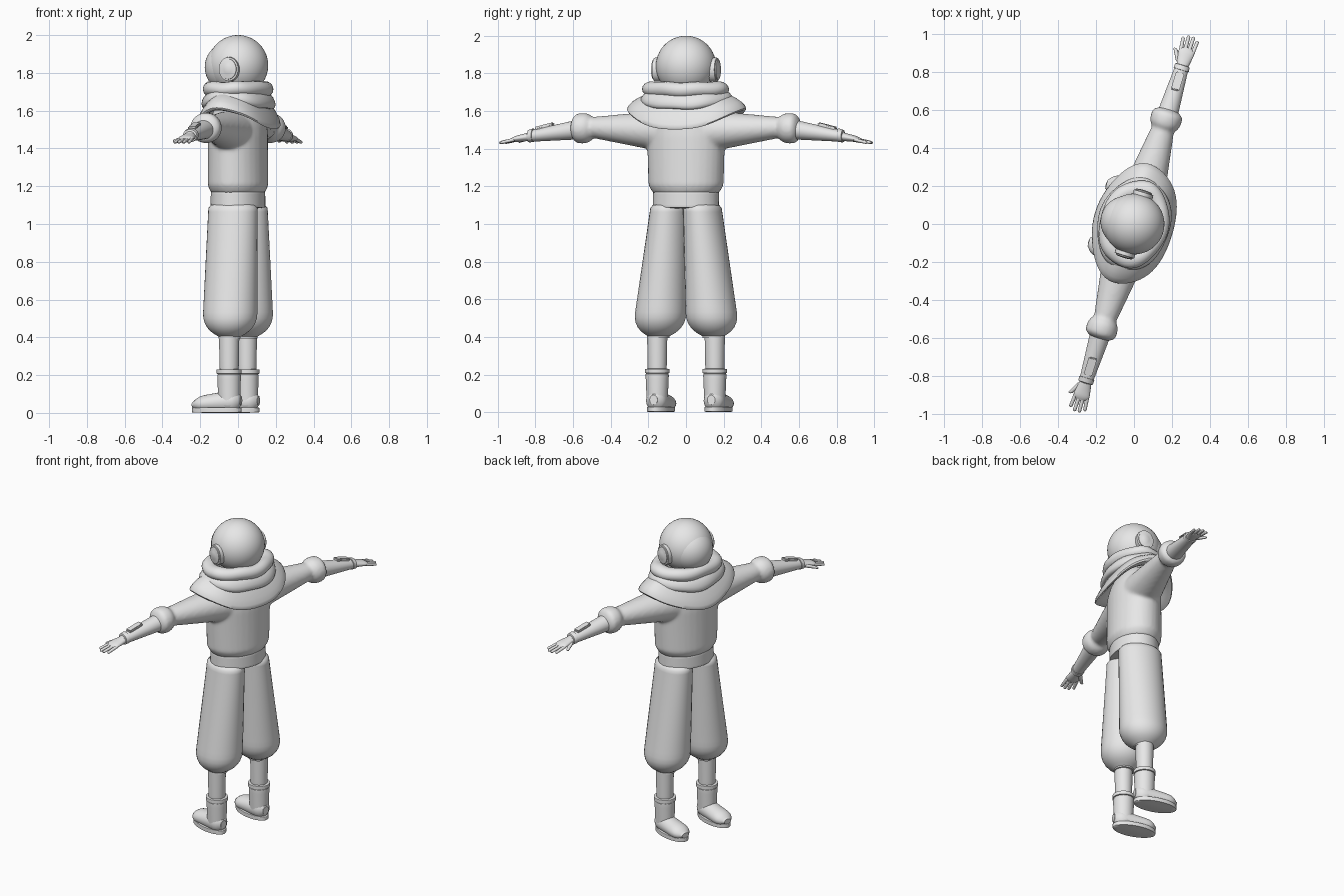
import bpy, bmesh, math
from mathutils import Matrix, Vector

cube = bpy.data.objects.get("Cube")
if cube:
    bpy.data.objects.remove(cube)

# The figure is built facing -y, then turned about z
TURN = math.radians(-107)

GREY = (0.8, 0.8, 0.8, 1)
cloth_grey = bpy.data.materials.new("plain_grey")
cloth_grey.use_nodes = True
cloth_grey.diffuse_color = GREY
cloth_grey.node_tree.nodes["Principled BSDF"].inputs["Base Color"].default_value = GREY


def finish(name, bm, mirror=False, blend=False):
    """Turn a bmesh into a shaded, optionally mirrored or blended object."""
    bmesh.ops.recalc_face_normals(bm, faces=bm.faces)
    mesh = bpy.data.meshes.new(name)
    bm.to_mesh(mesh)
    bm.free()
    mesh.materials.append(cloth_grey)
    part = bpy.data.objects.new(name, mesh)
    bpy.context.collection.objects.link(part)
    part.rotation_euler.z = TURN
    if mirror:
        part.modifiers.new("mirror", 'MIRROR').use_mirror_merge = False
    if blend:
        remesh = part.modifiers.new("remesh", 'REMESH')
        remesh.mode = 'VOXEL'
        remesh.voxel_size = 0.01
        remesh.use_smooth_shade = True
        smooth = part.modifiers.new("smooth", 'SMOOTH')
        smooth.iterations = 8
    bpy.ops.object.select_all(action='DESELECT')
    part.select_set(True)
    bpy.context.view_layer.objects.active = part
    bpy.ops.object.shade_smooth_by_angle(angle=math.radians(50))


def skin(bm, loops, closed=False):
    """Bridge rings of vertices; cap the ends unless the rings close up."""
    pairs = list(zip(loops, loops[1:]))
    if closed:
        pairs.append((loops[-1], loops[0]))
    else:
        bm.faces.new(loops[0])
        bm.faces.new(loops[-1])
    for low, high in pairs:
        for i in range(len(low)):
            bm.faces.new((low[i - 1], low[i], high[i], high[i - 1]))


def tube(bm, start, end, wide, deep, caps=(0.1, 0.1), sides=32, steps=16):
    """Tapered elliptical tube with rounded ends, running mainly along one axis."""
    start, end = Vector(start), Vector(end)
    span = [abs(c) for c in end - start]
    main = span.index(max(span))
    across, up = [Vector(row) for k, row in enumerate(Matrix.Identity(3)) if k != main]
    loops = []
    for step in range(steps + 1):
        t = (1 - math.cos(math.pi * step / steps)) / 2
        near = min(t / caps[0], (1 - t) / caps[1], 1)
        rounding = max(0.4, math.sqrt(1 - (1 - near) ** 2))
        w = rounding * (wide[0] + (wide[1] - wide[0]) * t)
        d = rounding * (deep[0] + (deep[1] - deep[0]) * t)
        centre = start.lerp(end, t)
        angles = [math.tau * i / sides for i in range(sides)]
        loops.append([bm.verts.new(centre + across * w * math.cos(a) + up * d * math.sin(a))
                      for a in angles])
    skin(bm, loops)


def limb(name, *args, mirror=True, **options):
    bm = bmesh.new()
    tube(bm, *args, **options)
    finish(name, bm, mirror)


def ball(name, centre, radius):
    bm = bmesh.new()
    bmesh.ops.create_uvsphere(bm, u_segments=48, v_segments=32, radius=radius,
                              matrix=Matrix.Translation(centre))
    finish(name, bm)


def drape(name, radius, squash, height, out, up, slope, droop, ripple, sides=64, section=16):
    """Ring of cloth with an oval section, sagging at the front and back."""
    bm = bmesh.new()
    loops = []
    for j in range(section):
        turn = math.tau * j / section
        p, q = math.cos(turn), math.sin(turn)
        loop = []
        for i in range(sides):
            t = math.tau * i / sides
            wave = ripple * math.sin(5 * t + height * 40)
            r = radius + out * p + wave
            sag = droop * (1 + p) / 2 * math.sin(t) ** 2
            z = height + up * q - slope * p - sag + wave * math.cos(2 * t)
            loop.append(bm.verts.new((r * math.cos(t), squash * r * math.sin(t), z)))
        loops.append(loop)
    skin(bm, loops, closed=True)
    finish(name, bm)


# Helmet with bulging visor and ear discs
ball("helmet", (0, 0, 1.84), 0.16)
ball("visor", (0, -0.043, 1.83), 0.135)
limb("ear_rim", (0.12, 0, 1.82), (0.178, 0, 1.82), (0.054, 0.054), (0.064, 0.064))
limb("ear_disc", (0.12, 0, 1.82), (0.186, 0, 1.82), (0.045, 0.045), (0.054, 0.054))

# Shirt: torso, sleeves and puffed cuffs blended together
shirt = bmesh.new()
tube(shirt, (0, 0, 1.12), (0, 0, 1.7), (0.2, 0.22), (0.157, 0.15), caps=(0.15, 0.4))
for side in (1, -1):
    tube(shirt, (side * 0.06, 0, 1.49), (side * 0.56, 0, 1.515), (0.13, 0.055), (0.12, 0.05))
    tube(shirt, (side * 0.5, 0, 1.51), (side * 0.635, 0, 1.508), (0.08, 0.086), (0.082, 0.08),
         caps=(0.5, 0.3))
finish("shirt", shirt, blend=True)

limb("waistband", (0, 0, 1.08), (0, 0, 1.18), (0.18, 0.178), (0.142, 0.14), mirror=False)

# Neck cloth: wide cape below, two collar folds above
drape("cape", 0.235, 0.65, 1.65, 0.09, 0.035, 0.035, 0.11, 0.004)
drape("lower_collar", 0.2, 0.76, 1.67, 0.05, 0.04, 0.01, 0.03, 0.004)
drape("upper_collar", 0.185, 0.77, 1.715, 0.05, 0.04, 0, 0, 0.004)

# Baggy trousers and shins
limb("trouser_leg", (0.088, 0, 1.12), (0.152, 0, 0.395), (0.097, 0.145), (0.132, 0.148),
     caps=(0.05, 0.18), steps=28)
limb("shin", (0.16, 0, 0.45), (0.16, 0, 0.2), (0.055, 0.05), (0.055, 0.05))

# Boots
limb("boot_shaft", (0.16, 0, 0.02), (0.16, 0, 0.22), (0.054, 0.063), (0.058, 0.063))
limb("boot_rim", (0.16, 0, 0.205), (0.16, 0, 0.232), (0.066, 0.066), (0.067, 0.067))
limb("boot_foot", (0.16, 0.066, 0.065), (0.16, -0.2, 0.043), (0.054, 0.064), (0.064, 0.04),
     caps=(0.2, 0.25))
limb("boot_sole", (0.16, -0.068, 0), (0.16, -0.068, 0.03), (0.066, 0.066), (0.136, 0.136))

# Forearms, wrist cuffs and forearm panels
limb("forearm", (0.57, 0, 1.506), (0.89, 0, 1.464), (0.057, 0.034), (0.055, 0.028))
limb("wrist_cuff", (0.846, 0, 1.472), (0.876, 0, 1.467), (0.042, 0.039), (0.037, 0.033))
panel = bmesh.new()
bmesh.ops.create_cube(panel, size=0.1, matrix=Matrix.Translation((0.785, 0, 1.52))
                      @ Matrix.Rotation(math.radians(14), 4, 'Y')
                      @ Matrix.Diagonal((1, 0.45, 0.16, 1)))
bmesh.ops.bevel(panel, geom=panel.edges[:], offset=0.005, segments=2, affect='EDGES')
finish("forearm_panel", panel, mirror=True)

# Hands: palm, four fingers and thumb
limb("palm", (0.86, 0, 1.466), (0.97, 0, 1.448), (0.03, 0.048), (0.024, 0.014), caps=(0.1, 0.3))
fingers = bmesh.new()
for i in range(4):
    spread = 0.021 * (i - 1.5)
    reach = 1.036 - 18 * spread ** 2
    tube(fingers, (0.94, spread, 1.45), (reach, spread * 1.25, 1.432),
         (0.0105, 0.009), (0.0105, 0.008), sides=12)
tube(fingers, (0.88, -0.02, 1.458), (0.95, -0.064, 1.438), (0.017, 0.011), (0.013, 0.008),
     sides=12)
finish("fingers", fingers, mirror=True)
